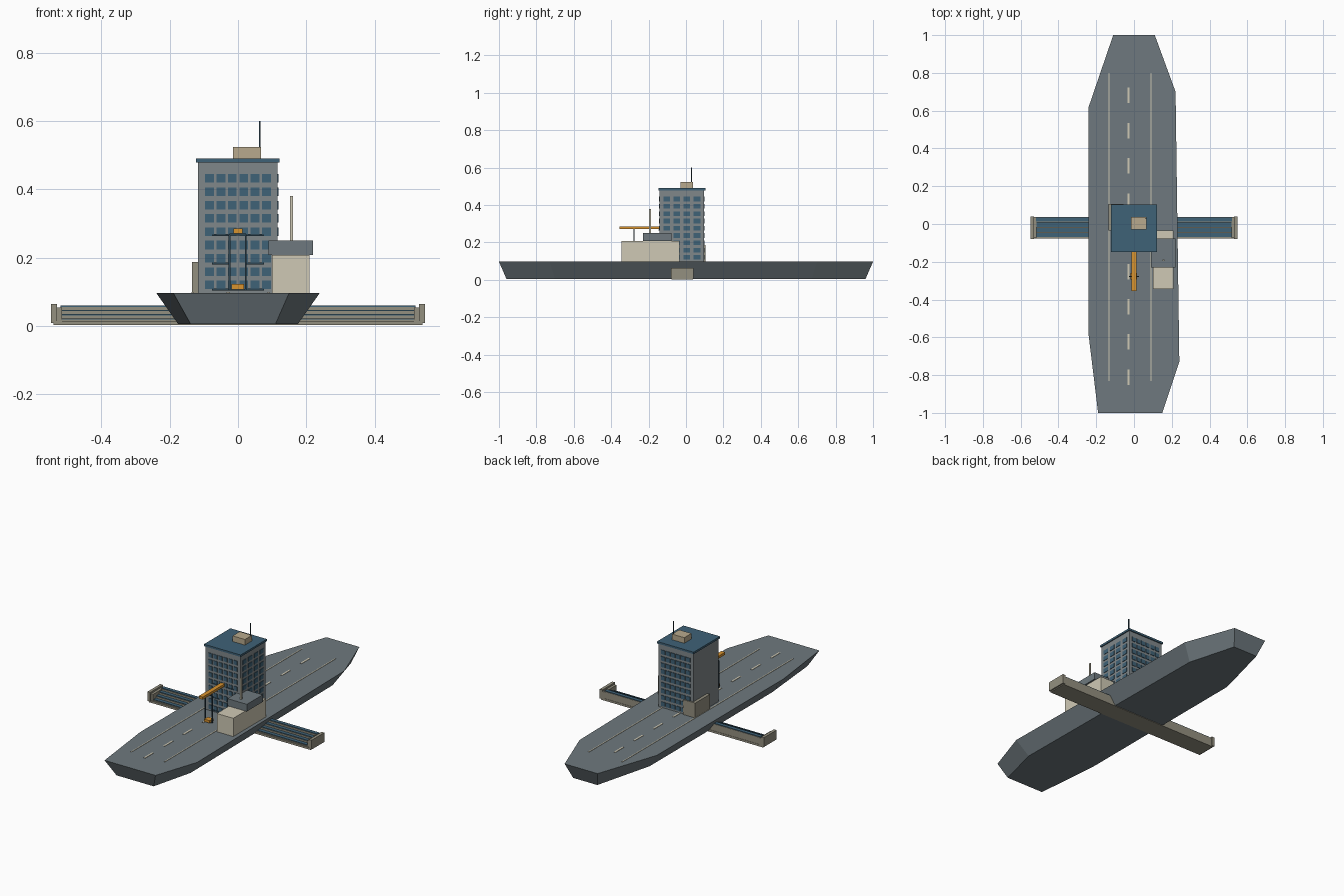
import bpy, bmesh

if "Cube" in bpy.data.objects:
    bpy.data.objects.remove(bpy.data.objects["Cube"])


def material(name, hexcode):
    def lin(i):
        c = int(hexcode[i:i + 2], 16) / 255
        return c / 12.92 if c <= 0.04045 else ((c + 0.055) / 1.055) ** 2.4
    m = bpy.data.materials.new(name)
    m.diffuse_color = (lin(0), lin(2), lin(4), 1)
    m.use_nodes = True
    m.node_tree.nodes["Principled BSDF"].inputs["Base Color"].default_value = m.diffuse_color
    return m


DECK = material("deck grey", "6E797E")
WALL = material("wall grey", "80878A")
BLUE = material("slate blue", "3F6277")
CREAM = material("cream", "CFC9B5")
TAN = material("tan", "B8AA8D")
STONE = material("stone", "949080")
ORANGE = material("crane orange", "D8932F")
DARK = material("dark steel", "2E4654")


def finish(name, bm, mat):
    bmesh.ops.recalc_face_normals(bm, faces=bm.faces)
    me = bpy.data.meshes.new(name)
    bm.to_mesh(me)
    bm.free()
    me.materials.append(mat)
    ob = bpy.data.objects.new(name, me)
    bpy.context.collection.objects.link(ob)
    return ob


def boxes(name, mat, *bounds):
    """One object from boxes given as (x0, x1, y0, y1, z0, z1)."""
    bm = bmesh.new()
    for x0, x1, y0, y1, z0, z1 in bounds:
        vs = bmesh.ops.create_cube(bm, size=1)["verts"]
        for v in vs:
            v.co.x = x1 if v.co.x > 0 else x0
            v.co.y = y1 if v.co.y > 0 else y0
            v.co.z = z1 if v.co.z > 0 else z0
    return finish(name, bm, mat)


# Hull: deck outline tapering to a smaller keel plate
Z = 0.097
outline = [(-0.11, 1), (0.11, 1), (0.22, 0.70), (0.24, -0.73),
           (0.15, -1), (-0.19, -1), (-0.24, -0.59), (-0.24, 0.62)]
bm = bmesh.new()
top = [bm.verts.new((x, y, Z)) for x, y in outline]
low = [bm.verts.new((x * 0.73, y * 0.96, 0.005)) for x, y in outline]
bm.faces.new(top)
bm.faces.new(low[::-1])
for i in range(len(top)):
    j = (i + 1) % len(top)
    bm.faces.new((top[i], low[i], low[j], top[j]))
finish("hull", bm, DECK)

# Runway markings
boxes("runway_edge_lines", CREAM,
      *[(x - 0.003, x + 0.003, -0.83, 0.80, Z - 0.001, Z + 0.002) for x in (-0.133, 0.09)])
boxes("runway_dashes", CREAM,
      *[(-0.034, -0.023, 0.64 - i * 0.1865, 0.722 - i * 0.1865, Z - 0.001, Z + 0.002)
        for i in range(9)])

# Tower block with roof slab, roof hut and aerial
X0, X1, Y0, Y1 = -0.117, 0.115, -0.142, 0.097
boxes("tower", WALL, (X0, X1, Y0, Y1, Z, 0.478))
boxes("roof_slab", BLUE, (-0.123, 0.121, -0.148, 0.103, 0.478, 0.49))
boxes("roof_hut", TAN, (-0.015, 0.067, -0.03, 0.038, 0.49, 0.524))
boxes("roof_aerial", DARK, (0.061, 0.066, 0.027, 0.032, 0.49, 0.6))

# Window plates on the front, back and right walls
panes = []
for row in range(9):
    z = 0.12 + row * 0.039
    for col in range(6):
        x = (col - 2.5) * 0.0334
        for y in (Y0, Y1):
            panes.append((x - 0.013, x + 0.013, y - 0.003, y + 0.003, z - 0.0125, z + 0.0125))
    for col in range(4):
        y = (Y0 + Y1) / 2 + (col - 1.5) * 0.054
        panes.append((X1 - 0.003, X1 + 0.003, y - 0.018, y + 0.018, z - 0.0125, z + 0.0125))
boxes("windows", BLUE, *panes)

# Annex at the rear left corner
boxes("annex", STONE, (-0.135, -0.055, -0.035, 0.105, Z, 0.187))

# Bridge house
boxes("bridge_house", CREAM, (0.10, 0.21, -0.345, -0.035, Z, 0.207))
boxes("bridge_cabin", DECK, (0.09, 0.22, -0.23, -0.078, 0.207, 0.25))
boxes("bridge_mast", CREAM, (0.152, 0.161, -0.197, -0.188, 0.25, 0.38))

# Crane boom with cables, load and wall rails
boxes("crane_boom", ORANGE, (-0.013, 0.013, -0.355, Y0, 0.271, 0.286))
boxes("crane_load", ORANGE, (-0.019, 0.017, -0.295, -0.26, 0.107, 0.122))
boxes("crane_cables", DARK,
      *[(x - 0.0025, x + 0.0025, -0.28, -0.275, 0.105, 0.268) for x in (-0.025, 0.023)],
      (-0.025, 0.023, -0.28, -0.275, 0.265, 0.271),
      (-0.025, 0.023, -0.28, -0.275, 0.103, 0.108))
boxes("wall_rails", DARK,
      *[(s * 0.05 - 0.026, s * 0.05 + 0.026, Y0 - 0.005, Y0, z, z + 0.006)
        for s in (-1, 1) for z in (0.103, 0.18, 0.263)])

# Side grandstands: base, stepped body, seat strips and end walls
boxes("stand_base", STONE, (-0.54, 0.54, -0.078, 0.038, 0.002, 0.014))
steps, seats, ends = [], [], []
for s in (-1, 1):
    a, b = sorted((s * 0.17, s * 0.52))
    for i in range(4):
        y0 = -0.072 + i * 0.027
        z1 = 0.018 + i * 0.0125
        steps.append((a, b, y0, y0 + 0.027, 0.012, z1))
        seats.append((a, b, y0 + 0.003, y0 + 0.025, z1, z1 + 0.004))
    for near, far, y0, y1, z0, z1 in ((0.53, 0.548, -0.08, 0.04, 0.008, 0.064),
                                      (0.515, 0.53, -0.074, 0.038, 0.012, 0.054)):
        a, b = sorted((s * near, s * far))
        ends.append((a, b, y0, y1, z0, z1))
boxes("stand_steps", STONE, *steps)
boxes("stand_seats", BLUE, *seats)
boxes("stand_end_walls", STONE, *ends)
